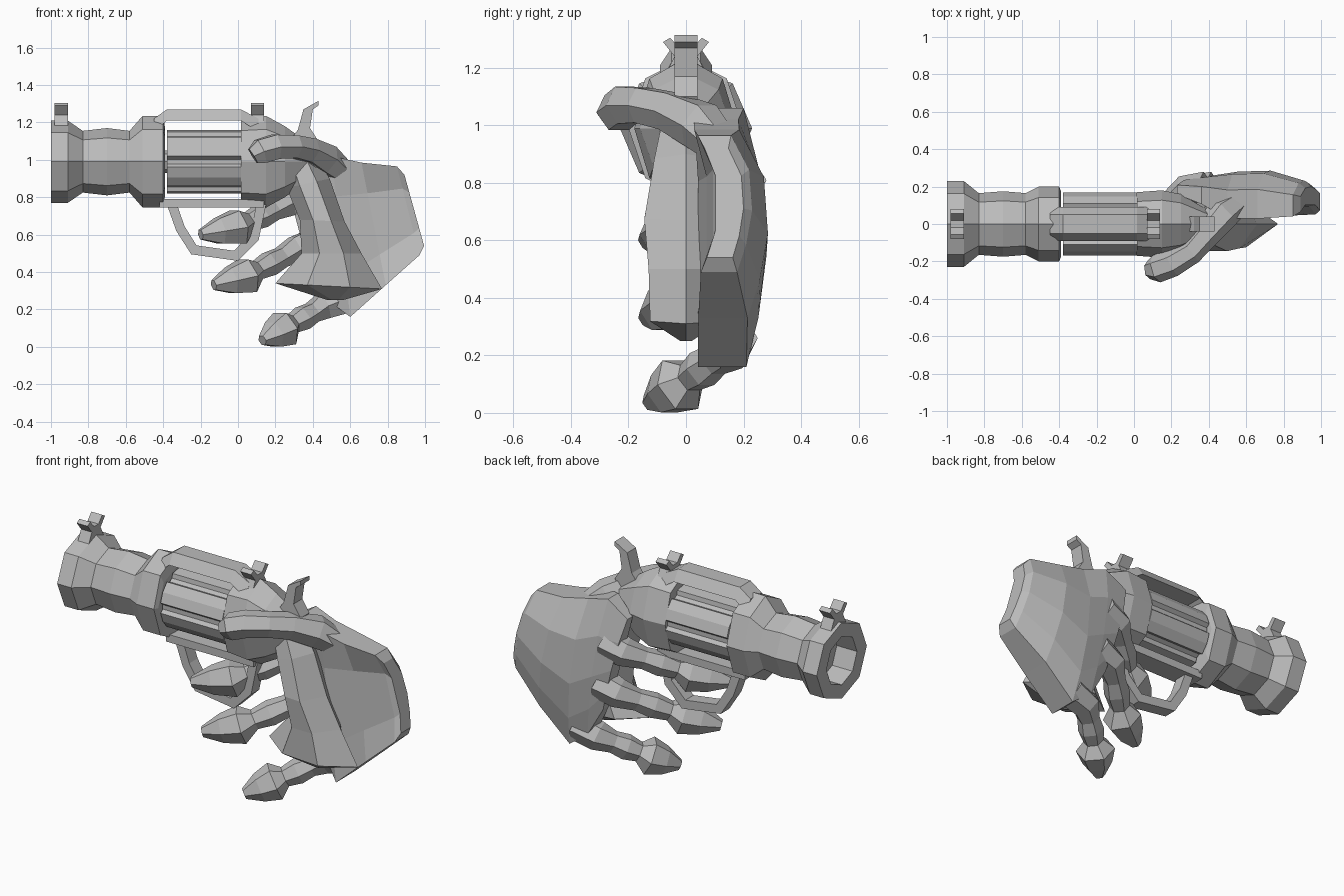
import bpy, bmesh, math
from mathutils import Vector

cube = bpy.data.objects.get("Cube")
if cube:
    bpy.data.objects.remove(cube)

grey = bpy.data.materials.new("plain grey")
grey.use_nodes = True
colour = (.5, .5, .5, 1)
grey.diffuse_color = colour
grey.node_tree.nodes["Principled BSDF"].inputs["Base Color"].default_value = colour

axis_height = .99


def loft(name, rings):
    """Skin a list of equal-length point rings and cap both ends."""
    bm = bmesh.new()
    rows = [[bm.verts.new(point) for point in ring] for ring in rings]
    count = len(rows[0])
    for row, following in zip(rows, rows[1:]):
        for here in range(count):
            there = (here + 1) % count
            bm.faces.new((row[here], row[there], following[there], following[here]))
    bm.faces.new(rows[0])
    bm.faces.new(rows[-1])
    bmesh.ops.recalc_face_normals(bm, faces=bm.faces)
    mesh = bpy.data.meshes.new(name)
    bm.to_mesh(mesh)
    bm.free()
    mesh.materials.append(grey)
    obj = bpy.data.objects.new(name, mesh)
    bpy.context.collection.objects.link(obj)


def circle(sides):
    """Unit circle points as (cosine, sine) pairs."""
    angles = [math.tau * index / sides for index in range(sides)]
    return [(math.cos(angle), math.sin(angle)) for angle in angles]


def turned(name, profile):
    """Eight-sided body around the barrel axis from (x, height radius, side radius)."""
    loft(name, [[(x, side * across, axis_height + tall * up) for across, up in circle(8)]
                for x, tall, side in profile])


def plate(name, outline, half):
    """Side outline of (x, z) points given a thickness in y."""
    loft(name, [[(x, y, z) for x, z in outline] for y in (-half, half)])


def tube(name, points, radii):
    """Six-sided tube along points, with a radius at each."""
    rings = []
    for index, point in enumerate(points):
        ahead = points[min(index + 1, len(points) - 1)]
        behind = points[max(index - 1, 0)]
        turn = (ahead - behind).to_track_quat('Z', 'Y')
        rings.append([point + turn @ Vector((across, up, 0)) * radii[index]
                      for across, up in circle(6)])
    loft(name, rings)


# Barrel with flared, hollow muzzle and rear collar
bore, muzzle, collar = (.14, .14), (.22, .23), (.245, .2)
throat, waist = (.165, .165), (.18, .175)
turned("barrel", [(-.87, *bore), (-1, *bore), (-1, *muzzle), (-.91, *muzzle), (-.83, *throat),
                  (-.7, *waist), (-.58, *throat), (-.51, *collar), (-.4, *collar),
                  (-.39, *waist)])

# Cylinder with shallow flutes, and its pin
front_end, rear_end = -.38, .015
ridge, flute = .17, .148
fluted_ring = []
for lobe in range(6):
    for degrees, radius in ((-20, ridge), (0, ridge), (20, ridge), (25, flute), (35, flute)):
        angle = math.radians(lobe * 60 + degrees + 90)
        fluted_ring.append((radius * math.cos(angle), axis_height + radius * math.sin(angle)))
loft("cylinder", [[(x, y, z) for y, z in fluted_ring] for x in (front_end, rear_end)])
turned("cylinder_pin", [(x, .06, .06) for x in (-.42, .06)])

# Frame: rear body, bevelled top strap and bottom rail
turned("rear_frame", [(rear_end, .235, .17), (.15, .245, .18), (.25, .19, .16), (.42, .07, .06)])
strap_stations = [(-.45, 1.15, 1.22), (front_end, 1.21, 1.27),
                  (rear_end, 1.21, 1.27), (.11, 1.15, 1.22)]
loft("top_strap", [[(x, -.09, low), (x, -.05, high), (x, .05, high), (x, .09, low)]
                   for x, low, high in strap_stations])
plate("bottom_rail", [(x, z) for x, z in ((-.42, .79), (-.42, .745), (.14, .745), (.14, .79))], .06)

# Trigger guard: a band of even width around a loop, pulled in toward its middle
loop = [(-.38, .76), (-.33, .62), (-.25, .495), (0, .46), (.11, .57), (.15, .76)]
middle_x, middle_z = -.11, .76
inner = [(middle_x + (x - middle_x) * .8, middle_z + (z - middle_z) * .82)
         for x, z in reversed(loop)]
plate("trigger_guard", loop + inner, .038)

# Notched sights, mirrored across the middle
half_sight = [(.07, 1.18), (.04, 1.24), (.08, 1.29), (.055, 1.305), (.02, 1.265)]
sight = half_sight + [(-y, z) for y, z in reversed(half_sight)]
for name, start in (("front_sight", -.98), ("rear_sight", .07)):
    loft(name, [[(x, y, z) for y, z in sight] for x in (start, start + .07)])

# Hammer
plate("hammer", [(.26, 1.08), (.32, 1.16), (.35, 1.27), (.43, 1.315),
                 (.43, 1.29), (.4, 1.27), (.385, 1.17), (.43, 1.1), (.4, 1.05)], .04)


# Flared grip: front and back ridges with broad sides
def grip_ring(front, back, half):
    (front_x, front_z), (back_x, back_z) = front, back
    offsets = [(0, 0), (.3, -half), (.7, -half), (1, 0), (.7, half), (.3, half)]
    return [(front_x + (back_x - front_x) * along, y, front_z + (back_z - front_z) * along)
            for along, y in offsets]


loft("grip", [grip_ring((.22, 1), (.41, 1.04), .08),
              grip_ring((.26, .85), (.49, .9), .11),
              grip_ring((.33, .68), (.57, .67), .145),
              grip_ring((.34, .5), (.66, .5), .13),
              grip_ring((.2, .34), (.77, .31), .125),
              grip_ring((.48, .25), (.56, .25), .02)])


# Back of hand, hollow palm and wrist as flattened rings
def hand_ring(top, bottom, near, far, hollow):
    section = [(1, -.8), (1, .3), (.5, .9), (-.1, 1), (-.6, .8), (-1, .5), (-1, -.7),
               (-.5, hollow), (.5, hollow)]
    (top_x, top_z), (bottom_x, bottom_z) = top, bottom
    ring = []
    for height, depth in section:
        drop = (1 - height) / 2
        ring.append((top_x + (bottom_x - top_x) * drop,
                     (near + far) / 2 + depth * (far - near) / 2,
                     top_z + (bottom_z - top_z) * drop))
    return ring


loft("hand", [hand_ring((.89, .92), (.995, .54), .05, .2, -.3),
              hand_ring((.85, .965), (.97, .49), .02, .23, -.3),
              hand_ring((.66, .985), (.79, .33), 0, .285, -.5),
              hand_ring((.5, 1.02), (.6, .16), 0, .28, -.7),
              hand_ring((.36, 1.06), (.48, .25), .09, .26, -.9),
              hand_ring((.23, .98), (.38, .42), .15, .24, -.9)])

# Thumb wrapping over the frame, rooted inside the hand
thumb_path = [(.6, .15, .9), (.47, .05, 1), (.38, -.06, 1.05), (.3, -.15, 1.07),
              (.2, -.21, 1.07), (.12, -.24, 1.045), (.08, -.245, 1.02)]
tube("thumb", [Vector(point) for point in thumb_path], [.06, .09, .075, .07, .075, .075, .05])


# Three curled fingers: narrow joints between knuckle and a broad pointed tip
def finger(name, *places):
    root, knuckle, pad, tip = [Vector(place) for place in places]
    joints = [knuckle.lerp(pad, share) for share in (.3, .55, .8)]
    tube(name, [root, knuckle, *joints, pad, pad.lerp(tip, .5), tip],
         [.09, .08, .06, .07, .055, .105, .08, .03])


finger("index_finger", (.38, .19, .81), (.27, .18, .77), (0, -.04, .64), (-.2, -.14, .6))
finger("middle_finger", (.42, .19, .56), (.31, .18, .52), (.05, -.04, .38), (-.13, -.14, .33))
finger("little_finger", (.58, .16, .26), (.46, .15, .22), (.25, -.02, .098), (.13, -.13, .035))
